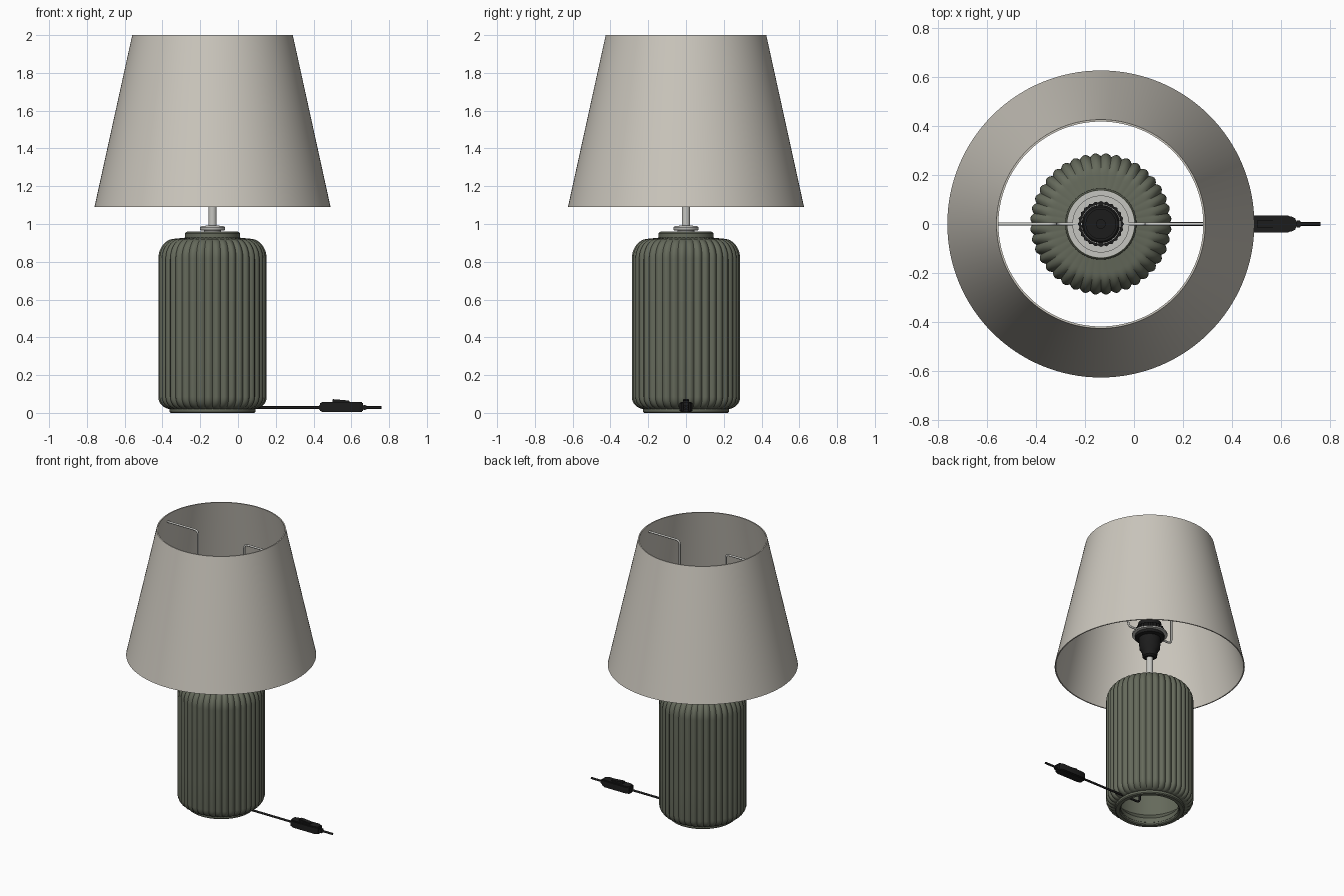
import bpy, bmesh, math
from mathutils import Vector

cube = bpy.data.objects.get("Cube")
if cube:
    bpy.data.objects.remove(cube)

AXIS = -0.135   # x of the lamp's centre line


def material(name, rgb, rough=0.6, metal=0.0):
    m = bpy.data.materials.new(name)
    m.use_nodes = True
    m.diffuse_color = (*rgb, 1)
    bsdf = m.node_tree.nodes["Principled BSDF"]
    bsdf.inputs["Base Color"].default_value = (*rgb, 1)
    bsdf.inputs["Roughness"].default_value = rough
    bsdf.inputs["Metallic"].default_value = metal
    return m


FABRIC = material("warm white fabric", (0.60, 0.57, 0.51), 0.9)
GLAZE = material("olive green ceramic", (0.13, 0.143, 0.105), 0.4)
STEEL = material("light grey metal", (0.56, 0.56, 0.53), 0.4)
BLACK = material("black plastic", (0.012, 0.012, 0.012), 0.5)


def finish(name, bm, mat, angle=35):
    bmesh.ops.recalc_face_normals(bm, faces=bm.faces)
    mesh = bpy.data.meshes.new(name)
    bm.to_mesh(mesh)
    bm.free()
    obj = bpy.data.objects.new(name, mesh)
    bpy.context.collection.objects.link(obj)
    mesh.materials.append(mat)
    bpy.ops.object.select_all(action="DESELECT")
    obj.select_set(True)
    bpy.context.view_layer.objects.active = obj
    bpy.ops.object.shade_smooth_by_angle(angle=math.radians(angle))
    return obj


def lathe(name, profile, mat, segs=96, closed=False, radius=lambda r, a, i: r):
    """Turn (r, z) points round the lamp axis; radius() may shape each ring."""
    bm = bmesh.new()
    rings = []
    for i, (r, z) in enumerate(profile):
        ring = []
        for s in range(segs):
            a = math.tau * s / segs
            q = radius(r, a, i)
            ring.append(bm.verts.new((AXIS + q * math.cos(a), q * math.sin(a), z)))
        rings.append(ring)
    pairs = list(zip(rings, rings[1:]))
    if closed:
        pairs.append((rings[-1], rings[0]))
    else:
        bm.faces.new(rings[0])
        bm.faces.new(rings[-1])
    for lo, hi in pairs:
        for s in range(segs):
            t = (s + 1) % segs
            bm.faces.new((lo[s], lo[t], hi[t], hi[s]))
    return finish(name, bm, mat)


def arc(cx, cz, rx, rz, start, end, steps):
    angles = [math.radians(start + (end - start) * k / steps) for k in range(steps + 1)]
    return [(cx + rx * math.cos(a), cz + rz * math.sin(a)) for a in angles]


def rod(name, points, radius, mat, bend=0.03):
    """Round wire through points, with its inner corners rounded off."""
    pts = [Vector(p) for p in points]
    path = [pts[0]]
    for a, b, c in zip(pts, pts[1:], pts[2:]):
        p, q = b + (a - b).normalized() * bend, b + (c - b).normalized() * bend
        for k in range(6):
            t = k / 5
            path.append(p * (1 - t) ** 2 + b * 2 * t * (1 - t) + q * t * t)
    path.append(pts[-1])
    curve = bpy.data.curves.new(name, "CURVE")
    curve.dimensions = "3D"
    curve.bevel_depth = radius
    curve.bevel_resolution = 2
    curve.use_fill_caps = True
    spline = curve.splines.new("POLY")
    spline.points.add(len(path) - 1)
    for sp, p in zip(spline.points, path):
        sp.co = (*p, 1)
    obj = bpy.data.objects.new(name, curve)
    bpy.context.collection.objects.link(obj)
    curve.materials.append(mat)
    return obj


def prism(name, outline, z0, z1, mat, bevel):
    """Extrude an (x, y) outline upwards and soften its edges."""
    bm = bmesh.new()
    base = bm.faces.new([bm.verts.new((x, y, z0)) for x, y in outline])
    out = bmesh.ops.extrude_face_region(bm, geom=[base])
    for v in out["geom"]:
        if isinstance(v, bmesh.types.BMVert):
            v.co.z = z1
    bmesh.ops.bevel(bm, geom=bm.edges[:], offset=bevel, segments=2, affect="EDGES")
    return finish(name, bm, mat)


# Tapered fabric shade, open at both ends
lathe("shade", [(0.625, 1.09), (0.425, 2.0), (0.417, 2.0), (0.617, 1.09)],
      FABRIC, 128, closed=True)

# Fluted hollow body
outer = [(0.19, 0.018)] + arc(0.22, 0.085, 0.068, 0.065, -90, 0, 7)
outer += [(0.288, 0.3), (0.288, 0.55)] + arc(0.2, 0.815, 0.088, 0.107, 0, 90, 10)
outer += [(0.14, 0.928)]
inner = [(0.13, 0.9), (0.2, 0.88), (0.235, 0.8), (0.235, 0.1), (0.19, 0.05)]
FLUTES = 40


def fluted(r, a, i):
    if i == 0 or i >= len(outer):
        return r
    return r - 0.012 * (r / 0.288) * (1 - abs(math.sin(a * FLUTES / 2)))


lathe("body", outer + inner, GLAZE, FLUTES * 8, closed=True, radius=fluted)

# Plain foot ring and neck collar
lathe("foot_ring", [(0.228, 0.03), (0.228, 0.006), (0.222, 0), (0.198, 0),
                    (0.192, 0.006), (0.192, 0.03)], GLAZE, closed=True)
lathe("collar", [(0.145, 0.9), (0.145, 0.951), (0.139, 0.957)], GLAZE)

# Metal cap, nut and stem
lathe("collar_plate", [(0.136, 0.955), (0.136, 0.96)], STEEL)
lathe("nut", [(0.045, 0.958), (0.045, 0.966), (0.064, 0.967), (0.067, 0.972),
              (0.067, 0.982), (0.06, 0.988), (0.035, 0.991)], STEEL, 32)
lathe("stem", [(0.022, 0.98), (0.022, 1.18)], STEEL, 24)

# Bulb socket with an open cup and a clamping flange
lathe("socket", [(0.035, 1.155), (0.048, 1.165), (0.052, 1.2), (0.068, 1.225),
                 (0.072, 1.3), (0.096, 1.305), (0.096, 1.325), (0.076, 1.33),
                 (0.076, 1.415), (0.07, 1.42), (0.06, 1.42), (0.06, 1.27)], BLACK, 48)
lathe("socket_contact", [(0.02, 1.265), (0.02, 1.285)], BLACK, 16)
lathe("clamp_ring", [(0.08, 1.348), (0.091, 1.348), (0.091, 1.378), (0.08, 1.378)],
      BLACK, 48, closed=True, radius=lambda r, a, i: r + (0.003 if i in (1, 2) else 0) * math.cos(a * 24))

# Shade carrier: a ring round the socket and two bent wire arms
lathe("carrier_ring", [(0.077, 1.328), (0.116, 1.328), (0.116, 1.338), (0.077, 1.338)],
      STEEL, 64, closed=True)
for side, label in ((1, "left"), (-1, "right")):
    rod(label + "_carrier_arm",
        [(AXIS + side * r, 0, z) for r, z in
         ((0.43, 1.94), (0.185, 1.94), (0.185, 1.333), (0.105, 1.333))],
        0.007, STEEL)

# Power cord running out through the foot
rod("cord", [(AXIS + 0.085, 0, 0.16), (AXIS + 0.085, 0, 0.028), (0.76, 0, 0.028)],
    0.0075, BLACK)

# Inline switch: long tapered case, grip collars and a rocker
half = [(0.435, 0.022), (0.46, 0.034), (0.635, 0.034), (0.662, 0.02)]
prism("switch_case", half + [(x, -y) for x, y in reversed(half)], 0.005, 0.058, BLACK, 0.006)
for x in (0.428, 0.66):
    prism("cord_grip", [(x, -0.014), (x + 0.02, -0.014), (x + 0.02, 0.014), (x, 0.014)],
          0.014, 0.042, BLACK, 0.004)
rocker = prism("switch_rocker", [(0.5, -0.017), (0.59, -0.017), (0.59, 0.017), (0.5, 0.017)],
               0.05, 0.066, BLACK, 0.003)
for v in rocker.data.vertices:
    if v.co.z > 0.06:
        v.co.z += 0.09 * (0.545 - v.co.x) + 0.003
